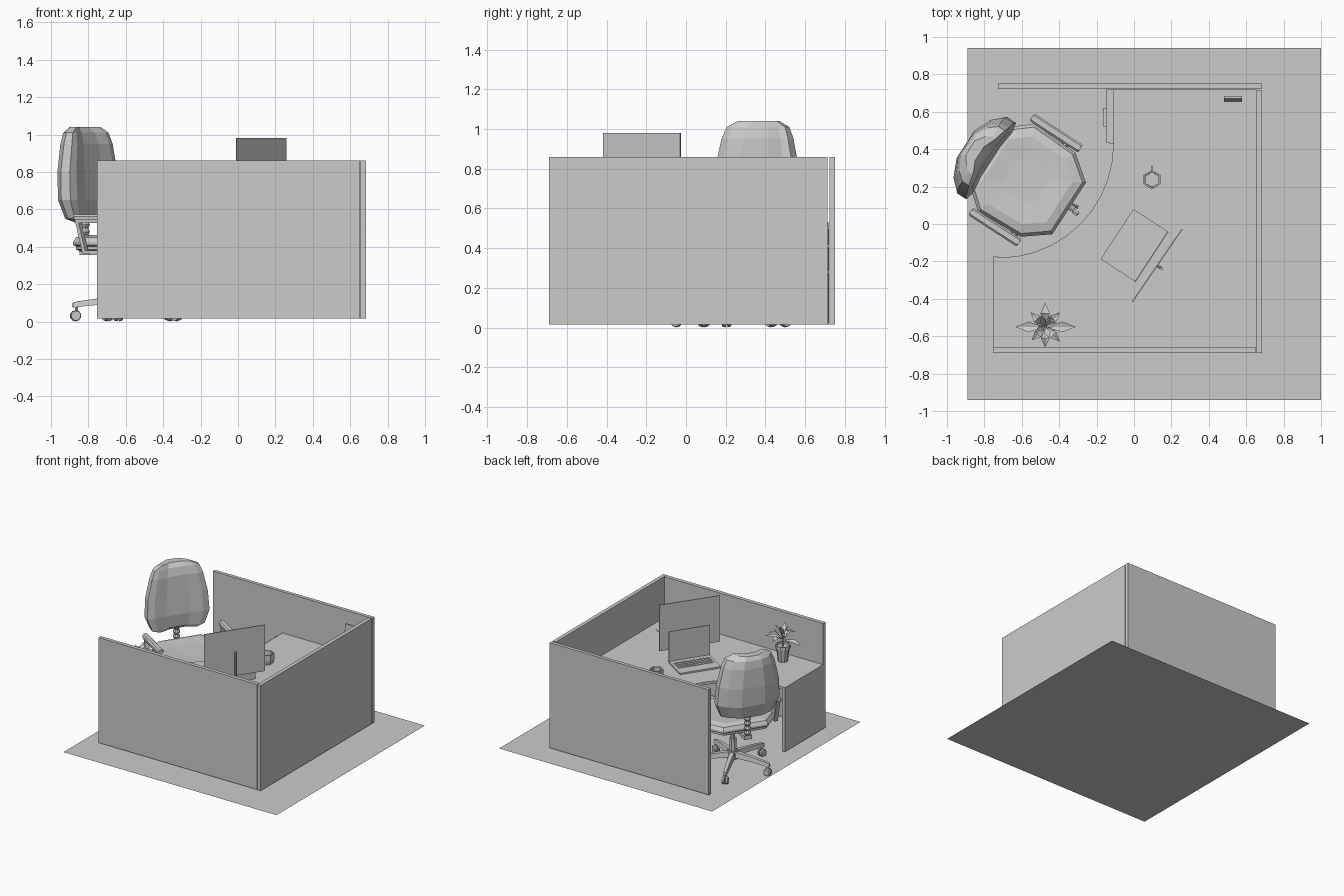
import bpy, bmesh, math
from mathutils import Vector, Matrix

if "Cube" in bpy.data.objects:
    bpy.data.objects.remove(bpy.data.objects["Cube"])

CHAIR = Matrix.Translation((-0.58, 0.235, 0)) @ Matrix.Rotation(math.radians(-33), 4, 'Z')
LAPTOP = Matrix.Translation((0.003, -0.115, 0)) @ Matrix.Rotation(math.radians(-33.3), 4, 'Z')
MONITOR = Matrix.Translation((0.124, -0.222, 0)) @ Matrix.Rotation(math.radians(-34.4), 4, 'Z')
I = Matrix.Identity(4)
DESK = 0.53


def finish(name, bm, mat=I):
    bmesh.ops.recalc_face_normals(bm, faces=bm.faces)
    me = bpy.data.meshes.new(name)
    bm.to_mesh(me)
    bm.free()
    ob = bpy.data.objects.new(name, me)
    bpy.context.collection.objects.link(ob)
    ob.matrix_world = mat
    return ob


def add_box(bm, x0, x1, y0, y1, z0, z1):
    m = Matrix.Translation(((x0+x1)/2, (y0+y1)/2, (z0+z1)/2)) @ Matrix.Diagonal((x1-x0, y1-y0, z1-z0, 1))
    return bmesh.ops.create_cube(bm, size=1, matrix=m)['verts']


def box(name, *d, mat=I):
    bm = bmesh.new()
    add_box(bm, *d)
    return finish(name, bm, mat)


def rod(name, p0, p1, r0, r1=None, n=8, mat=I):
    bm = bmesh.new()
    p0, p1 = Vector(p0), Vector(p1)
    d = p1 - p0
    m = Matrix.Translation((p0+p1)/2) @ d.to_track_quat('Z', 'Y').to_matrix().to_4x4()
    bmesh.ops.create_cone(bm, cap_ends=True, segments=n, radius1=r0, radius2=r0 if r1 is None else r1,
                          depth=d.length, matrix=m)
    return finish(name, bm, mat)


def loft(name, rings, mat=I, closed=False):
    """Skin a list of equal-length point rings."""
    bm = bmesh.new()
    vs = [[bm.verts.new(p) for p in r] for r in rings]
    n = len(vs[0])
    pairs = list(zip(vs, vs[1:])) + ([(vs[-1], vs[0])] if closed else [])
    for a, b in pairs:
        for i in range(n):
            bm.faces.new((a[i], a[(i+1) % n], b[(i+1) % n], b[i]))
    if not closed:
        bm.faces.new(vs[0])
        bm.faces.new(vs[-1])
    return finish(name, bm, mat)


def ngon(r, z, n, c=(0, 0), a0=0):
    return [(c[0]+r*math.cos(a0+2*math.pi*i/n), c[1]+r*math.sin(a0+2*math.pi*i/n), z) for i in range(n)]


# floor sheet
bm = bmesh.new()
bm.faces.new([bm.verts.new(p) for p in ((-.89, -.94, 0), (1, -.94, 0), (1, .94, 0), (-.89, .94, 0))])
finish("floor", bm)

# cubicle panels
box("front_panel", -.755, .652, -.69, -.66, .016, .86)
box("right_panel", .655, .685, -.69, .713, .016, .86)
box("back_panel", -.727, .685, .722, .75, .016, .86)
box("left_desk_side", -.755, -.73, -.66, -.175, .016, DESK)

# desk top with a curved corner cut
arc = [(-.72+.61*math.cos(math.radians(t)), .43+.61*math.sin(math.radians(t))) for t in range(-90, 1, 9)]
outline = [(-.745, -.18)] + arc + [(-.11, .72), (.655, .72), (.655, -.66), (-.745, -.66)]
loft("desk_top", [[(x, y, z) for x, y in outline] for z in (DESK-.022, DESK)])

# drawer pedestal
box("pedestal", -.13, .35, .43, .718, .016, DESK-.022)
for i, (a, b) in enumerate(((.02, .275), (.285, .405), (.415, .50))):
    box(f"drawer_front_{i}", -.15, -.13, .435, .72, a, b)
    box(f"drawer_handle_{i}", -.165, -.15, .52, .62, b-.04, b-.025)

# laptop
box("laptop_base", -.112, .108, -.16, .16, DESK, DESK+.012, mat=LAPTOP)
box("laptop_screen", .106, .112, -.16, .16, DESK+.008, .78, mat=LAPTOP)
bm = bmesh.new()
for r in range(4):
    for c in range(11):
        x, y = .075-r*.028, -.14+c*.0258
        add_box(bm, x-.02, x, y, y+.02, DESK+.012, DESK+.016)
finish("laptop_keys", bm, LAPTOP)

# monitor on a pole
box("monitor_screen", -.003, .003, -.236, .236, .61, .98, mat=MONITOR)
rod("monitor_arm", (0, 0, .79), (.03, 0, .79), .008, mat=MONITOR)
rod("monitor_pole", (.027, 0, DESK), (.027, 0, .81), .009, mat=MONITOR)

# mug
mc = (.096, .237)
loft("mug", [ngon(r, z, 6, mc, math.pi/6) for r, z in
             ((.04, DESK), (.05, DESK+.03), (.052, .61), (.042, .61), (.04, DESK+.01))])
loft("mug_handle", [[(mc[0]+sx*.004, mc[1]+.042+k*math.sin(t), .573+k*.9*math.cos(t))
                     for sx, k in ((-1, .034), (1, .034), (1, .026), (-1, .026))]
                    for t in [math.pi*i/5 for i in range(6)]])

# cable cover and leaning frame
rod("cable_cover", (.545, -.487, DESK), (.545, -.487, DESK+.004), .05, n=20)
loft("picture_frame", [[(x, y+dy, z) for x, y in ((.48, 0), (.578, 0), (.578, .014), (.48, .014))]
                       for dy, z in ((.655, DESK), (.67, .78))])

# potted plant
pc = (-.475, -.55)
loft("plant_pot", [ngon(r, z, 10, pc) for r, z in
                   ((.036, DESK), (.05, .635), (.057, .635), (.057, .66), (.048, .66), (.046, .645))])
rod("plant_stem", (*pc, .64), (*pc, .74), .006, n=5)
bm = bmesh.new()
leaves = [(0, .165, .69), (180, .16, .69), (90, .13, .73), (270, .11, .73), (45, .11, .76), (135, .11, .76),
          (225, .10, .75), (315, .11, .75), (20, .06, .81), (110, .06, .82), (200, .05, .82), (290, .06, .81)]
for a, L, zt in leaves:
    a = math.radians(a)
    u, s = Vector((math.cos(a), math.sin(a), 0)), Vector((-math.sin(a), math.cos(a), 0))
    o = Vector((*pc, 0))
    zb, zm = (.70, zt+.02) if zt < .8 else (.73, zt-.025)
    base, tip = o+Vector((0, 0, zb)), o+u*L+Vector((0, 0, zt))
    mid = o+u*L*.55+Vector((0, 0, zm-.008))
    w = .012+L*.1
    b, t, m, l, r = [bm.verts.new(p) for p in
                     (base, tip, mid, mid+s*w+Vector((0, 0, .008)), mid-s*w+Vector((0, 0, .008)))]
    for f in ((b, m, l), (l, m, t), (b, r, m), (m, r, t)):
        bm.faces.new(f)
finish("plant_leaves", bm)

# chair seat: bevelled octagon cushion
seat = [(.27, -.16), (.27, .16), (.14, .26), (-.12, .27), (-.24, .17), (-.24, -.17), (-.12, -.27), (.14, -.26)]
loft("seat", [[(x*k, y*k, z) for x, y in seat] for k, z in
              ((.85, .37), (.97, .385), (.97, .40), (1.03, .41), (1.03, .425), (.97, .45), (.8, .462), (.4, .455))], CHAIR)

# backrest: curved, domed cushion
rings = []
for z, w, t, f in ((.53, .15, .03, -.275), (.55, .21, .06, -.285), (.65, .25, .08, -.295), (.80, .24, .078, -.305),
                   (.95, .205, .07, -.31), (1.01, .18, .055, -.315), (1.04, .12, .03, -.32)):
    ring = []
    for i in range(12):
        a = 2*math.pi*(i+.5)/12
        c, s = [math.copysign(abs(v)**.75, v) for v in (math.cos(a), math.sin(a))]
        ring.append((f+t*s+.06*c*c, w*c-.015, z))
    rings.append(ring)
loft("backrest", rings, CHAIR)

# ribbed back support
prof = [(.028 if i % 2 else .018, .385+i*.019) for i in range(11)]
loft("back_support", [ngon(r, z, 8, (-.285, 0)) for r, z in prof], CHAIR)
box("back_bracket", -.30, 0, -.03, .03, .355, .385, mat=CHAIR)

# armrests: pad above a tapered loop frame
for sgn, side in ((1, "left"), (-1, "right")):
    y = sgn*.30
    loft(f"{side}_arm_pad", [[(x, y+dy, z) for dy, z in
                              ((-k, .545), (k, .545), (k, .562), (k*.6, .572), (-k*.6, .572), (-k, .562))]
                             for x, k in ((-.155, .016), (-.145, .024), (.145, .024), (.155, .016))], CHAIR)
    loop = [(-.14, .545), (.12, .545), (.07, .36), (-.09, .36)]
    loft(f"{side}_arm_frame", [[((x-.005)*k, y+e, .455+(z-.455)*q) for k, q, e in
                                ((1, 1, -.015), (1, 1, .015), (.83, .8, .015), (.83, .8, -.015))]
                               for x, z in loop], CHAIR, closed=True)
    y0, y1 = sorted((sgn*.05, sgn*.31))
    box(f"{side}_arm_bar", -.05, .04, y0, y1, .355, .372, mat=CHAIR)

# height lever, column and hub
rod("seat_lever", (.1, 0, .36), (.31, 0, .375), .007, n=6, mat=CHAIR)
rod("lever_knob", (.305, 0, .375), (.335, 0, .378), .014, n=6, mat=CHAIR)
rod("seat_plate", (0, 0, .345), (0, 0, .375), .08, .11, mat=CHAIR)
rod("column_upper", (0, 0, .2), (0, 0, .35), .018, mat=CHAIR)
rod("column_lower", (0, 0, .09), (0, 0, .24), .03, .027, mat=CHAIR)
rod("base_hub", (0, 0, .08), (0, 0, .145), .045, .038, n=10, mat=CHAIR)

# five spokes with castors
for i in range(5):
    M = CHAIR @ Matrix.Rotation(math.radians(147+72*i), 4, 'Z')
    loft(f"spoke_{i}", [[(x, -w, z-h), (x, w, z-h), (x, w*.7, z), (x, -w*.7, z)] for x, w, z, h in
                        ((.02, .024, .138, .045), (.16, .02, .125, .035), (.28, .016, .108, .03), (.305, .012, .10, .025))], M)
    rod(f"castor_pin_{i}", (.285, 0, .04), (.285, 0, .09), .009, n=6, mat=M)
    for s in (-1, 1):
        rod(f"castor_wheel_{i}_{s}", (.29, s*.005, .031), (.29, s*.022, .031), .03, .026, n=10, mat=M)
